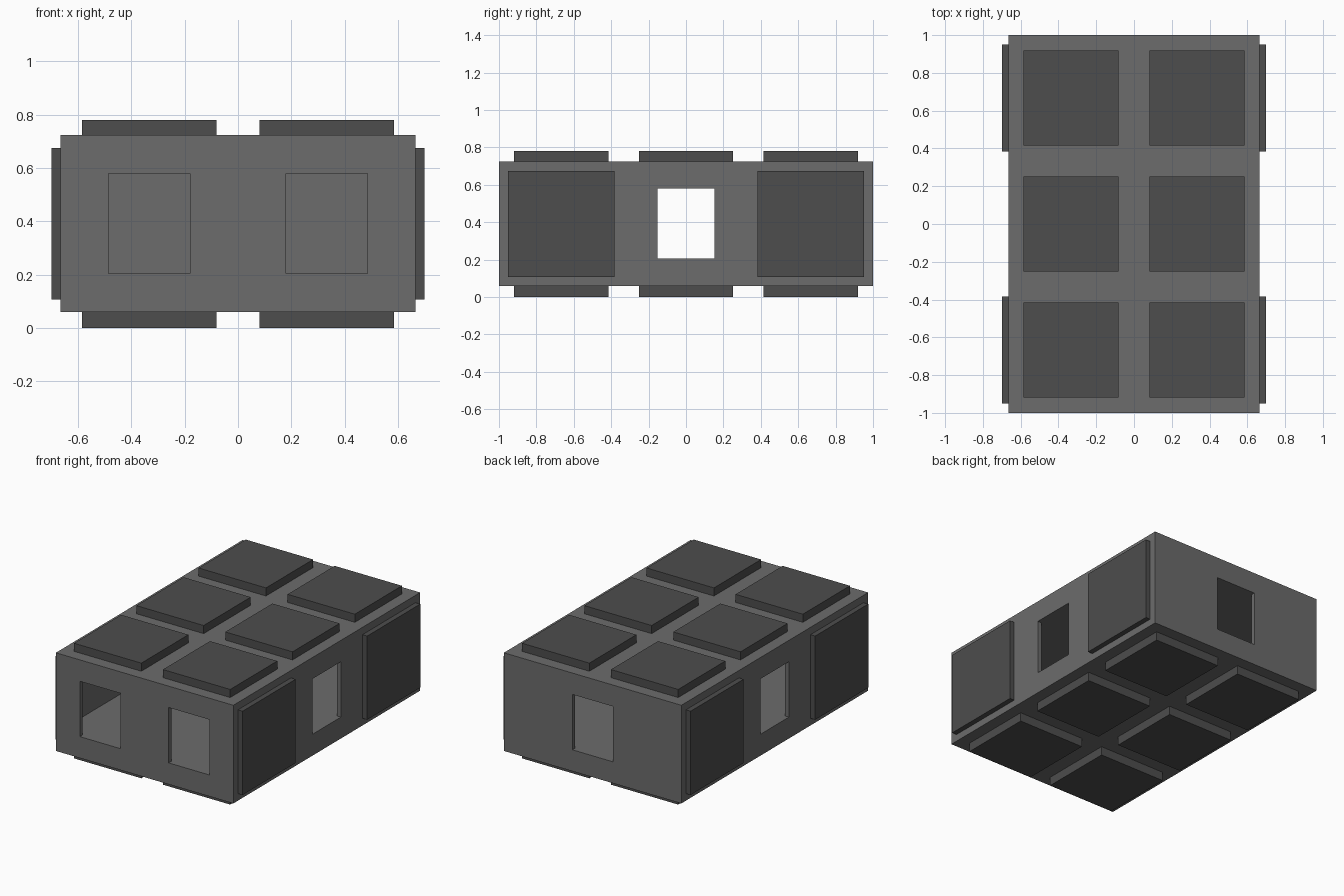
import bpy

if "Cube" in bpy.data.objects:
    bpy.data.objects.remove(bpy.data.objects["Cube"])


def grey(name, v):
    m = bpy.data.materials.new(name)
    m.diffuse_color = (v, v, v, 1)
    m.use_nodes = True
    m.node_tree.nodes["Principled BSDF"].inputs["Base Color"].default_value = m.diffuse_color
    return m


BODY = grey("mid_grey", 0.15)
PAD = grey("dark_grey", 0.075)


def box(name, x, y, z, mat=None):
    """Box from (min, max) ranges on each axis."""
    r = (x, y, z)
    bpy.ops.mesh.primitive_cube_add(size=1, location=[(a + b) / 2 for a, b in r])
    ob = bpy.context.object
    ob.name = name
    ob.scale = [b - a for a, b in r]
    bpy.ops.object.transform_apply(location=False, rotation=False, scale=True)
    if mat:
        ob.data.materials.append(mat)
    return ob


W, L, T = 0.665, 1.0, 0.03        # half width, half length, wall thickness
Z0, Z1 = 0.06, 0.725              # body bottom and top
WIN = (0.205, 0.58)               # window and room height range

# main block
body = box("body", (-W, W), (-L, L), (Z0, Z1), BODY)

# hollow room, then window openings: two front, one back, one through each side
cutters = [
    box("room_cutter", (-W + T, W - T), (-L + T, L - T), WIN),
    box("front_window_cutter_left", (-0.485, -0.18), (-1.1, -0.9), WIN),
    box("front_window_cutter_right", (0.18, 0.485), (-1.1, -0.9), WIN),
    box("back_window_cutter", (-0.152, 0.152), (0.9, 1.1), WIN),
    box("side_window_cutter", (-0.8, 0.8), (-0.152, 0.152), WIN),
]
for c in cutters:
    mod = body.modifiers.new(c.name, 'BOOLEAN')
    mod.operation = 'DIFFERENCE'
    mod.solver = 'EXACT'
    mod.object = c
    c.hide_render = True
    c.hide_set(True)

# roof and floor pads in a 2 x 3 grid
for i, cx in enumerate((-0.333, 0.333)):
    for j, cy in enumerate((-0.667, 0, 0.667)):
        xr, yr = (cx - 0.252, cx + 0.252), (cy - 0.252, cy + 0.252)
        box(f"roof_pad_{i}_{j}", xr, yr, (Z1, 0.78), PAD)
        box(f"floor_pad_{i}_{j}", xr, yr, (0, Z0), PAD)

# wall pads on both sides
for side, xr in (("left", (-0.7, -W)), ("right", (W, 0.7))):
    for j, cy in enumerate((-0.667, 0.667)):
        box(f"{side}_wall_pad_{j}", xr, (cy - 0.284, cy + 0.284), (0.108, 0.675), PAD)
